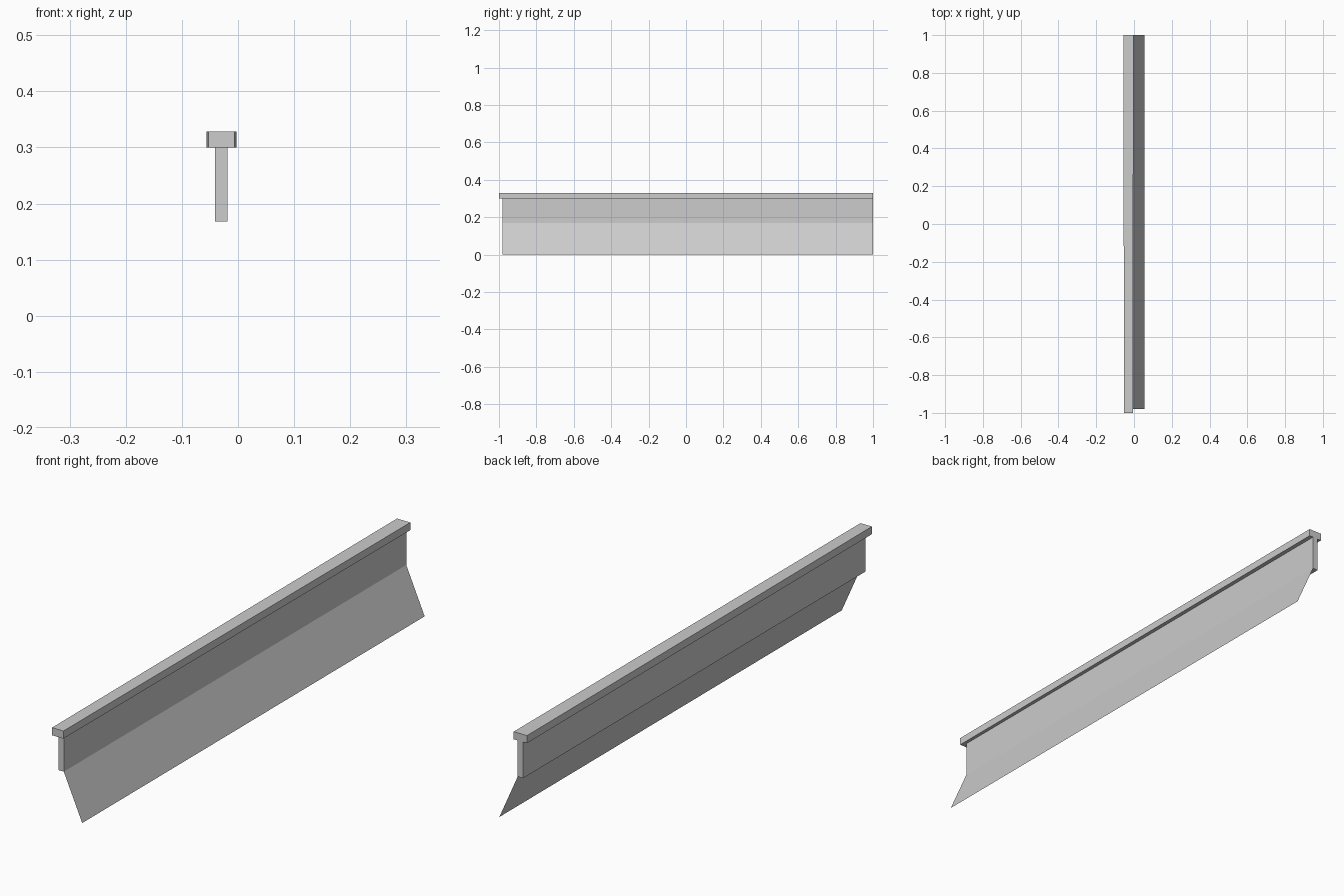
import bpy

if "Cube" in bpy.data.objects:
    bpy.data.objects.remove(bpy.data.objects["Cube"])

# single grey finish
grey = bpy.data.materials.new("plain_grey")
grey.diffuse_color = (0.604, 0.604, 0.604, 1.0)
grey.use_nodes = True
grey.node_tree.nodes["Principled BSDF"].inputs["Base Color"].default_value = grey.diffuse_color


def add_mesh(name, verts, faces):
    mesh = bpy.data.meshes.new(name)
    mesh.from_pydata(verts, [], faces)
    mesh.materials.append(grey)
    obj = bpy.data.objects.new(name, mesh)
    bpy.context.collection.objects.link(obj)
    return obj


def bar(name, front, back, y0, y1, z0, z1):
    """Box along y; front and back give the (min x, max x) at each end."""
    verts = [(x, y, z) for y, ends in ((y0, front), (y1, back))
             for x, z in ((ends[0], z0), (ends[1], z0), (ends[1], z1), (ends[0], z1))]
    faces = [(0, 1, 2, 3), (7, 6, 5, 4)]
    faces += [(i, i + 4, (i + 1) % 4 + 4, (i + 1) % 4) for i in range(4)]
    return add_mesh(name, verts, faces)


# cap rail, slightly narrower at the front
bar("cap_rail", (-0.0525, -0.0065), (-0.0565, -0.0025), -1.0, 1.0, 0.30, 0.328)

# upright web below the cap
bar("web", (-0.041, -0.019), (-0.041, -0.019), -0.98, 1.0, 0.168, 0.30)

# thin sloping skirt, a single sheet from the web's right lower edge
add_mesh("skirt",
         [(-0.019, -0.98, 0.168), (0.0555, -0.98, 0.0),
          (0.0555, 1.0, 0.0), (-0.019, 1.0, 0.168)],
         [(0, 1, 2, 3)])
